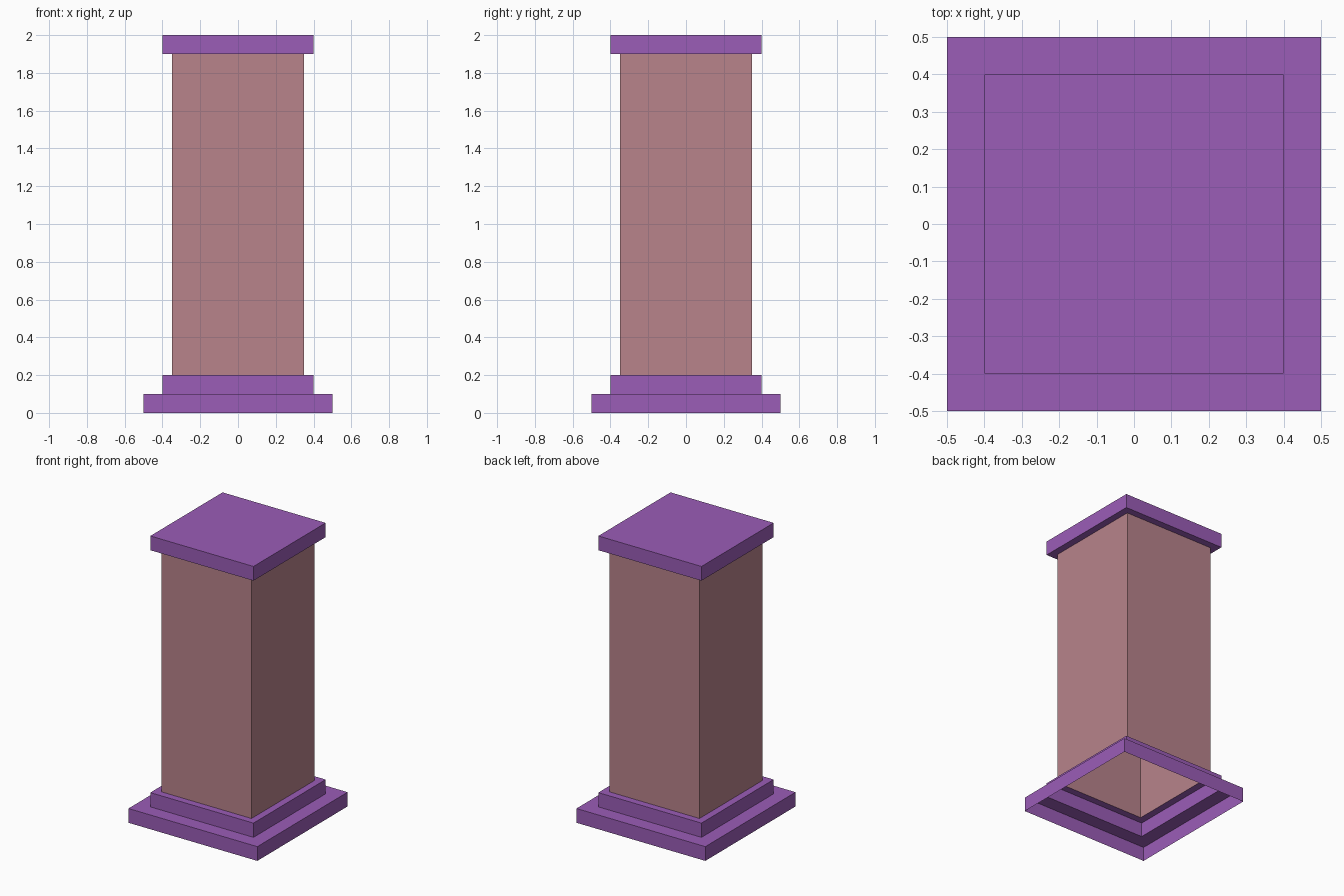
import bpy
import bmesh

cube = bpy.data.objects.get("Cube")
if cube:
    bpy.data.objects.remove(cube, do_unlink=True)


def make_material(name, rgb):
    mat = bpy.data.materials.new(name)
    mat.use_nodes = True
    color = (*rgb, 1.0)
    mat.diffuse_color = color
    mat.node_tree.nodes["Principled BSDF"].inputs["Base Color"].default_value = color
    return mat


def square_shell(name, mat, profile, lid=False):
    """Sweep a (half width, height) profile around a square, open below."""
    bm = bmesh.new()
    corners = [(-1, -1), (1, -1), (1, 1), (-1, 1)]
    rings = [[bm.verts.new((sx * w, sy * w, z)) for sx, sy in corners]
             for w, z in profile]
    for low, high in zip(rings, rings[1:]):
        for i in range(4):
            j = (i + 1) % 4
            bm.faces.new((low[i], low[j], high[j], high[i]))
    if lid:
        bm.faces.new(rings[-1])
    mesh = bpy.data.meshes.new(name)
    bm.to_mesh(mesh)
    bm.free()
    mesh.materials.append(mat)
    obj = bpy.data.objects.new(name, mesh)
    bpy.context.collection.objects.link(obj)
    return obj


purple = make_material("purple", (0.328, 0.109, 0.474))
dusty_pink = make_material("dusty_pink", (0.479, 0.227, 0.258))

BASE, STEP, SHAFT = 0.5, 0.4, 0.35

# Stepped foot: each tier is a wall plus the ledge leading to the next part
square_shell("base_slab", purple, [(BASE, 0), (BASE, 0.1), (STEP, 0.1)])
square_shell("base_step", purple, [(STEP, 0.1), (STEP, 0.2), (SHAFT, 0.2)])

# Hollow square shaft
square_shell("shaft", dusty_pink, [(SHAFT, 0.2), (SHAFT, 1.9)])

# Overhanging cap closed on top
square_shell("cap", purple, [(SHAFT, 1.9), (STEP, 1.9), (STEP, 2.0)], lid=True)
